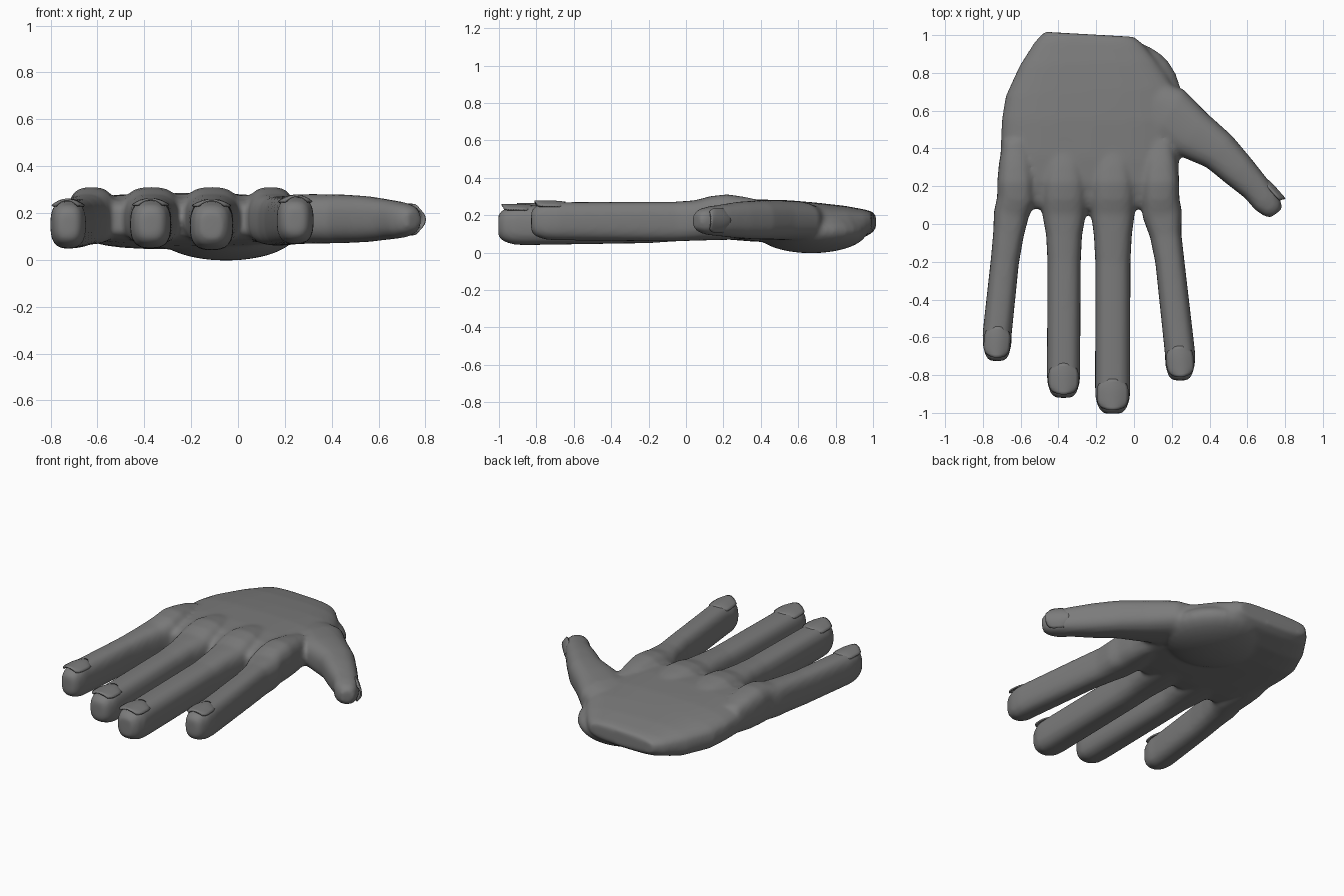
import bpy, bmesh, math
from mathutils import Vector, Matrix

if "Cube" in bpy.data.objects:
    bpy.data.objects.remove(bpy.data.objects["Cube"])

skin = bpy.data.materials.new("grey skin")
skin.diffuse_color = (0.2, 0.2, 0.2, 1)
skin.use_nodes = True
skin.node_tree.nodes["Principled BSDF"].inputs["Base Color"].default_value = skin.diffuse_color
SEG = 28


def loft(bm, stations, power):
    """Closed tube; each station is x, y, z, half width, half height."""
    pts = [Vector(s[:3]) for s in stations]
    rings = []
    for i, s in enumerate(stations):
        d = pts[min(i + 1, len(pts) - 1)] - pts[max(i - 1, 0)]
        side = Vector((-d.y, d.x, 0)).normalized()
        ring = []
        for k in range(SEG):
            a = 2 * math.pi * k / SEG
            c, n = math.cos(a), math.sin(a)
            u = math.copysign(abs(c) ** (2 / power), c) * s[3]
            w = math.copysign(abs(n) ** (2 / power), n) * s[4]
            ring.append(bm.verts.new(pts[i] + side * u + Vector((0, 0, w))))
        rings.append(ring)
    for a, b in zip(rings, rings[1:]):
        for k in range(SEG):
            j = (k + 1) % SEG
            bm.faces.new((a[k], a[j], b[j], b[k]))
    bm.faces.new(rings[0][::-1])
    bm.faces.new(rings[-1])


def make(name, bm):
    bmesh.ops.recalc_face_normals(bm, faces=bm.faces)
    mesh = bpy.data.meshes.new(name)
    bm.to_mesh(mesh)
    bm.free()
    mesh.materials.append(skin)
    mesh.shade_smooth()
    ob = bpy.data.objects.new(name, mesh)
    bpy.context.collection.objects.link(ob)
    return ob


hand = bmesh.new()

# palm: y, left x, right x, bottom z, top z
palm = [(1.004, -.475, .0, .115, .215), (.96, -.525, .045, .085, .23),
        (.85, -.605, .125, .05, .25), (.70, -.68, .215, .045, .267),
        (.55, -.70, .25, .05, .28), (.35, -.708, .238, .06, .285),
        (.22, -.72, .24, .07, .28), (.12, -.70, .22, .085, .255),
        (.08, -.68, .2, .11, .23)]
loft(hand, [((l + r) / 2, y, (b + t) / 2, (r - l) / 2, (t - b) / 2)
            for y, l, r, b, t in palm], 3.2)

# thumb pad under the palm
bmesh.ops.create_uvsphere(hand, u_segments=28, v_segments=16, radius=1,
                          matrix=Matrix.Translation((-.05, .67, .115))
                          @ Matrix.Diagonal((.3, .3, .118, 1)))

# fingers: tip y, tip centre z, half height, then (x, half width) at base, web, shaft, end
fingers = {
    "little": (-.725, .15, .103, (-.625, .1), (-.65, .093), (-.684, .075), (-.725, .077)),
    "ring": (-.92, .152, .104, (-.37, .12), (-.37, .115), (-.37, .088), (-.373, .088)),
    "middle": (-1.003, .146, .106, (-.112, .12), (-.112, .115), (-.112, .093), (-.113, .093)),
    "index": (-.828, .168, .102, (.14, .1), (.15, .105), (.19, .077), (.244, .08)),
}
for tip, z, h, base, web, shaft, end in fingers.values():
    loft(hand, [(base[0], .44, .18, base[1] * .7, .09),
                (base[0], .32, .185, base[1] * .9, .112),
                (base[0], .22, .19, base[1], .122),
                (base[0], .13, .184, base[1], .118),
                (web[0], .05, .172, web[1], .108),
                (web[0] * .55 + shaft[0] * .45, -.06, .166, shaft[1] * 1.08, .106),
                (shaft[0], -.2, (z + .165) / 2, shaft[1], .105),
                (end[0], tip + .14, z, end[1], h),
                (end[0], tip + .08, z, end[1] * .98, h * .97),
                (end[0], tip + .025, z, end[1] * .78, h * .8),
                (end[0], tip, z, end[1] * .5, h * .55)], 2.8)

# thumb
loft(hand, [(.06, .62, .165, .16, .09), (.18, .57, .17, .165, .105),
            (.31, .475, .175, .135, .106), (.45, .385, .175, .108, .104),
            (.55, .285, .174, .094, .098), (.645, .19, .172, .078, .085),
            (.70, .12, .17, .074, .076), (.735, .078, .17, .058, .062),
            (.752, .055, .17, .036, .04)], 2.6)

# fuse the forms into one smooth skin
ob = make("hand", hand)
fuse = ob.modifiers.new("fuse", 'REMESH')
fuse.mode = 'VOXEL'
fuse.voxel_size = .013
fuse.use_smooth_shade = True
soft = ob.modifiers.new("soften", 'SMOOTH')
soft.factor = .5
soft.iterations = 8


def nail(name, centre, along, up, width, length):
    """Thin domed plate with a rounded outline."""
    bm = bmesh.new()
    along, up = Vector(along).normalized(), Vector(up).normalized()
    side = along.cross(up)
    n = 10
    grid = []
    for i in range(n + 1):
        v = -1 + 2 * i / n
        w = width / 2 * (1 - .32 * abs(v) ** 4)
        row = []
        for k in range(n + 1):
            u = -1 + 2 * k / n
            run = v * length / 2 * (1 - .18 * u * u)
            lift = .012 * (1 - 2.2 * u * u) - .006 * (v < 0) * v * v
            row.append(bm.verts.new(Vector(centre) + side * u * w + along * run + up * lift))
        grid.append(row)
    for a, b in zip(grid, grid[1:]):
        for k in range(n):
            bm.faces.new((a[k], a[k + 1], b[k + 1], b[k]))
    plate = make(name, bm)
    thick = plate.modifiers.new("thickness", 'SOLIDIFY')
    thick.thickness = .009
    thick.offset = 0


# nails
for name, (tip, z, h, base, web, shaft, end) in fingers.items():
    nail(name + "_nail", (end[0], tip + .1, z + h - .008),
         (end[0] - shaft[0], tip + .2, 0), (0, 0, 1), end[1] * 1.75, .165)
nail("thumb_nail", (.742, .18, .172), (.66, -.75, 0), (.75, .66, 0), .13, .145)
